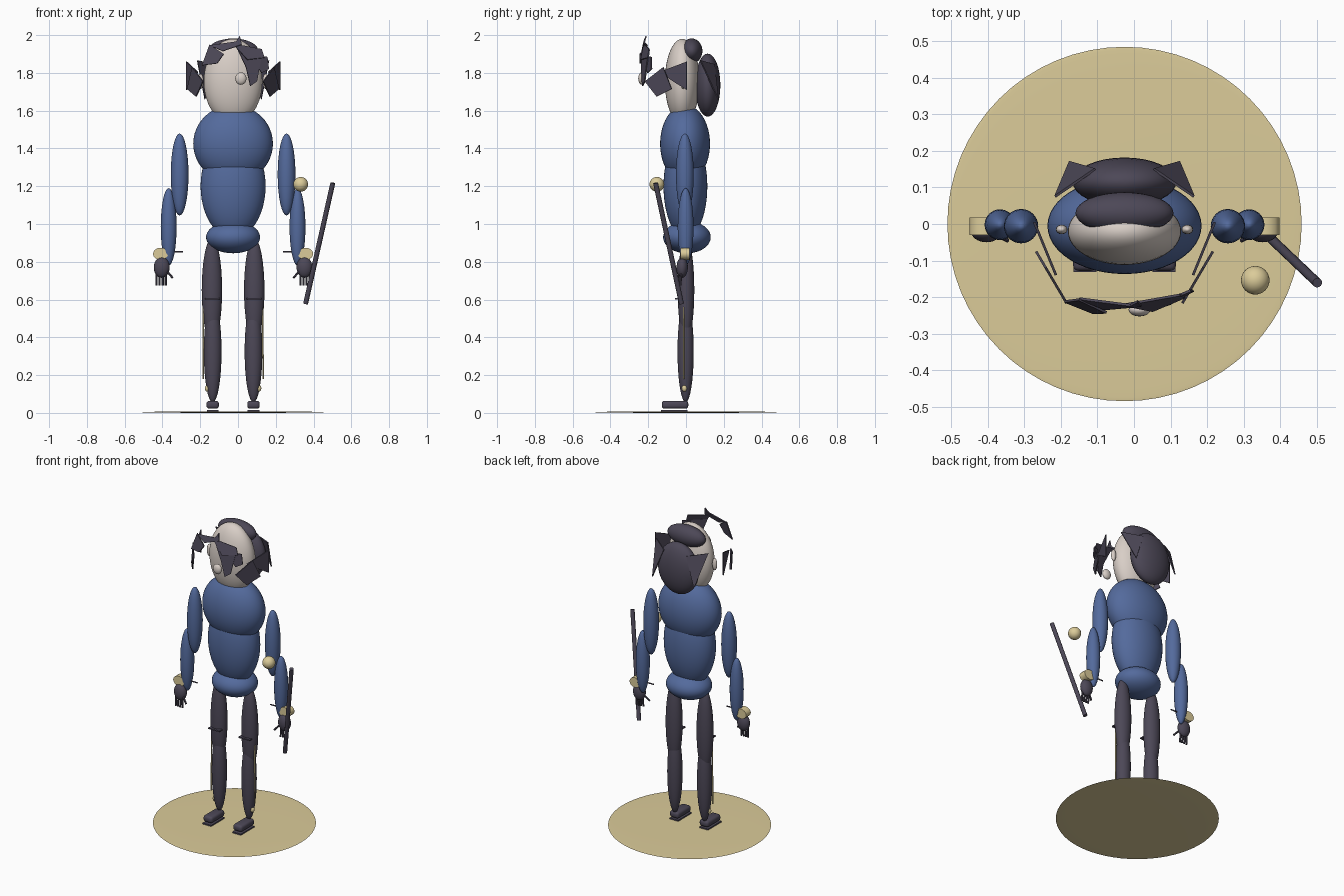
import bpy, bmesh, math
from mathutils import Vector, Matrix

if "Cube" in bpy.data.objects:
    bpy.data.objects.remove(bpy.data.objects["Cube"])

C = -0.026  # centre line of the figure


def mat(name, col):
    m = bpy.data.materials.new(name)
    m.diffuse_color = (*col, 1)
    m.use_nodes = True
    m.node_tree.nodes["Principled BSDF"].inputs["Base Color"].default_value = m.diffuse_color
    return m


BLUE = mat("blue cloth", (0.088, 0.145, 0.335))
DARK = mat("dark charcoal", (0.073, 0.064, 0.095))
SKIN = mat("pale skin", (0.69, 0.62, 0.57))
GOLD = mat("pale gold", (0.71, 0.60, 0.32))


def finish(name, bm, m, smooth=True):
    bmesh.ops.recalc_face_normals(bm, faces=bm.faces)
    me = bpy.data.meshes.new(name)
    bm.to_mesh(me)
    bm.free()
    ob = bpy.data.objects.new(name, me)
    bpy.context.collection.objects.link(ob)
    me.materials.append(m)
    if smooth:
        bpy.ops.object.select_all(action='DESELECT')
        ob.select_set(True)
        bpy.context.view_layer.objects.active = ob
        bpy.ops.object.shade_smooth_by_angle(angle=math.radians(40))
    return ob


def ball(name, c, r, m, seg=32):
    bm = bmesh.new()
    bmesh.ops.create_uvsphere(bm, u_segments=seg, v_segments=seg // 2, radius=1,
                              matrix=Matrix.Translation(c) @ Matrix.Diagonal((*r, 1)))
    return finish(name, bm, m)


def rod(name, a, b, r, m, seg=16, squash=1.0):
    a, b = Vector(a), Vector(b)
    d = b - a
    rot = d.to_track_quat('Z', 'Y').to_matrix().to_4x4()
    M = (Matrix.Translation((a + b) / 2) @ rot @ Matrix.Diagonal((1, squash, 1, 1)))
    bm = bmesh.new()
    bmesh.ops.create_cone(bm, cap_ends=True, segments=seg, radius1=r, radius2=r,
                          depth=d.length, matrix=M)
    return finish(name, bm, m)


def box(name, c, s, m, bevel=0.0):
    bm = bmesh.new()
    bmesh.ops.create_cube(bm, size=1, matrix=Matrix.Translation(c) @ Matrix.Diagonal((*s, 1)))
    if bevel:
        bmesh.ops.bevel(bm, geom=bm.edges[:], offset=bevel, segments=3,
                        affect='EDGES', profile=0.5)
    return finish(name, bm, m)


def plate(name, pts, m, t=0.007):
    bm = bmesh.new()
    bm.faces.new([bm.verts.new(p) for p in pts])
    ob = finish(name, bm, m, smooth=False)
    s = ob.modifiers.new("thickness", 'SOLIDIFY')
    s.thickness, s.offset = t, 0
    return ob


# base, torso, head
ball("base_disc", (C, 0, 0.004), (0.485, 0.485, 0.004), GOLD, 64)
ball("chest", (C, -0.005, 1.425), (0.211, 0.132, 0.205), BLUE, 48)
ball("abdomen", (C, -0.003, 1.20), (0.172, 0.116, 0.275), BLUE, 48)
ball("pelvis", (C, 0.005, 0.93), (0.143, 0.126, 0.085), BLUE, 48)
ball("head", (C, -0.02, 1.755), (0.155, 0.092, 0.225), SKIN, 48)
ball("nose", (0.015, -0.235, 1.77), (0.030, 0.018, 0.033), SKIN, 16)

# hair masses
ball("back_hair", (C, 0.115, 1.735), (0.142, 0.067, 0.167), DARK)
ball("top_hair", (C, 0.03, 1.916), (0.134, 0.057, 0.066), DARK)

# fringe plates: front outlines (x, z) wrapped on a shallow arc
FRINGE = [
    [(-0.19, 1.84), (-0.15, 1.95), (-0.075, 1.90), (-0.11, 1.85)],
    [(-0.15, 1.945), (-0.01, 1.965), (0.01, 1.995), (0.02, 1.95), (-0.08, 1.915)],
    [(-0.03, 1.955), (0.125, 1.925), (0.14, 1.88), (0.05, 1.87)],
    [(0.0, 1.92), (0.125, 1.89), (0.10, 1.755), (0.065, 1.73), (0.042, 1.83)],
    [(0.06, 1.89), (0.155, 1.885), (0.163, 1.82), (0.125, 1.80)],
]
for i, outline in enumerate(FRINGE):
    plate(f"fringe_lock_{i + 1}",
          [(x, -0.255 + 1.6 * (x - C) ** 2 + 0.3 * max(0, z - 1.87) + 0.004 * i, z)
           for x, z in outline], DARK)

for side, s in (("left", -1), ("right", 1)):
    def X(d):
        return C + s * d

    # ears and side locks
    ball(f"{side}_ear", (X(0.172), -0.015, 1.755), (0.016, 0.013, 0.04), SKIN, 16)
    plate(f"{side}_side_lock",
          [(X(0.245 + 0.41 * y), y, z) for y, z in
           ((0.005, 1.86), (0.005, 1.71), (-0.06, 1.75), (-0.14, 1.805))], DARK)
    plate(f"{side}_front_side_lock",
          [(X(0.245 + 0.59 * (y + 0.07)), y, z) for y, z in
           ((-0.12, 1.83), (-0.217, 1.755), (-0.155, 1.675), (-0.075, 1.715))], DARK)
    plate(f"{side}_back_lock",
          [(X(0.19), 0.075, 1.866), (X(0.15), 0.17, 1.66), (X(0.08), 0.15, 1.845)], DARK)

    # arms
    ball(f"{side}_upper_arm", (X(0.283), -0.006, 1.262), (0.047, 0.047, 0.217), BLUE)
    ball(f"{side}_forearm", (X(0.341), -0.002, 0.985), (0.042, 0.042, 0.205), BLUE)
    rod(f"{side}_cuff", (X(0.384), -0.03, 0.842), (X(0.384), 0.018, 0.842), 0.04, GOLD, 16, 0.8)
    rod(f"{side}_cuff_pin", (X(0.265), -0.005, 0.853), (X(0.325), -0.005, 0.853), 0.004, DARK, 8)
    ball(f"{side}_hand", (X(0.378), -0.02, 0.77), (0.042, 0.03, 0.055), DARK)
    for k in range(4):
        d = 0.357 + 0.016 * k
        rod(f"{side}_finger_{k + 1}", (X(d), -0.025, 0.75), (X(d), -0.03, 0.675), 0.006, DARK, 8)
    rod(f"{side}_thumb", (X(0.35), -0.03, 0.75), (X(0.32), -0.045, 0.715), 0.006, DARK, 8)

    # legs
    ball(f"{side}_thigh", (X(0.112), 0.0, 0.65), (0.054, 0.044, 0.275), DARK)
    ball(f"{side}_shin", (X(0.108), -0.002, 0.325), (0.047, 0.043, 0.27), DARK)
    box(f"{side}_knee_plate", (X(0.11), -0.035, 0.605), (0.08, 0.045, 0.008), DARK)
    rod(f"{side}_leg_stripe", (X(0.159), -0.013, 0.18), (X(0.157), -0.013, 0.56), 0.004, GOLD, 8)
    ball(f"{side}_ankle_stud", (X(0.136), -0.008, 0.13), (0.014, 0.014, 0.018), GOLD, 12)
    box(f"{side}_shoe", (X(0.108), -0.058, 0.043), (0.066, 0.14, 0.042), DARK, 0.015)
    box(f"{side}_sole", (X(0.108), -0.062, 0.010), (0.062, 0.14, 0.012), DARK)

# held staff and floating ball
rod("staff", (0.358, -0.024, 0.578), (0.502, -0.161, 1.217), 0.013, DARK)
ball("floating_ball", (0.332, -0.154, 1.21), (0.039, 0.039, 0.039), GOLD)
